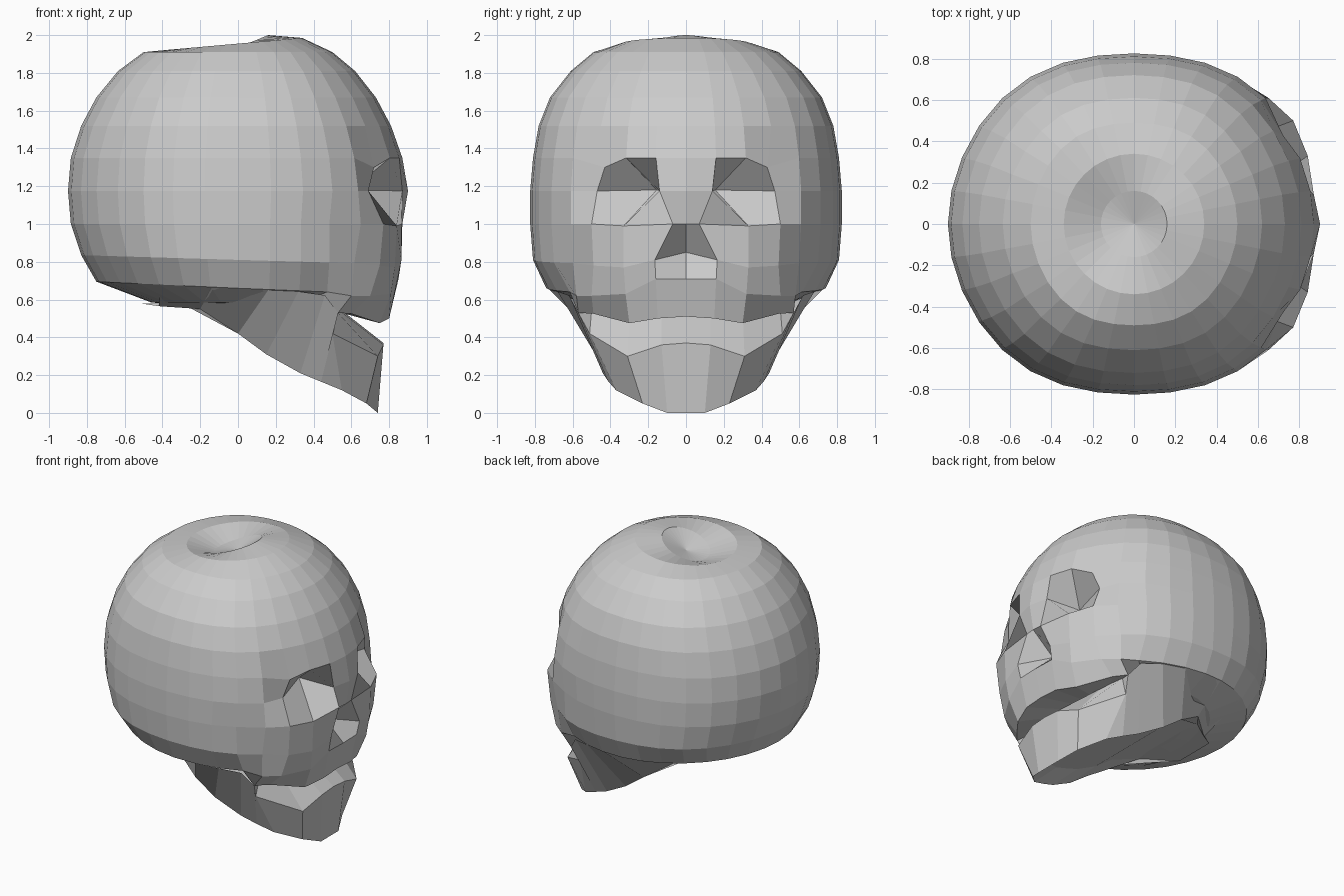
import bpy, bmesh
from math import sin, cos, pi

if "Cube" in bpy.data.objects:
    bpy.data.objects.remove(bpy.data.objects["Cube"])

SEG = 32


def finish(bm, name):
    bmesh.ops.remove_doubles(bm, verts=bm.verts, dist=0.0005)
    bmesh.ops.recalc_face_normals(bm, faces=bm.faces)
    mesh = bpy.data.meshes.new(name)
    bm.to_mesh(mesh)
    bm.free()
    obj = bpy.data.objects.new(name, mesh)
    bpy.context.collection.objects.link(obj)
    return obj


# --- cranium: stacked rings (front radius, back radius, side radius, z, tilt) ---
rings = [
    (.16, .16, .16, 1.935, .065),    # dented crown
    (.34, .34, .34, 1.955, .03),
    (.50, .50, .49, 1.91, .0),
    (.62, .635, .61, 1.81, 0),
    (.73, .75, .72, 1.67, 0),
    (.81, .83, .78, 1.52, 0),
    (.87, .885, .81, 1.35, 0),       # brow
    (.90, .90, .825, 1.175, 0),      # eye line
    (.87, .885, .825, 1.00, 0),      # cheekbone
    (.87, .83, .81, .81, -.025),     # nose base
    (.85, .75, .74, .66, -.035),     # upper jaw
    (.60, .46, .56, .585, 0),        # lip and skull base
    (.48, .30, .38, .57, 0),
]
# shaped face points: (ring, column) -> position, mirrored across y
face = {
    (6, 3): (.72, .43, 1.30),
    (7, 1): (.87, .14, 1.175), (7, 2): (.60, .155, 1.18), (7, 3): (.69, .47, 1.175),
    (8, 1): (.865, .07, 1.00), (8, 2): (.84, .33, .99), (8, 3): (.77, .50, 1.00),
    (8, 4): (.65, .61, 1.00),
    (9, 0): (.70, 0, .85), (9, 1): (.865, .165, .81), (9, 2): (.83, .33, .77),
    (9, 3): (.75, .49, .78),
    (10, 0): (.85, 0, .71), (10, 1): (.845, .16, .71), (10, 2): (.81, .32, .63),
    (10, 3): (.70, .50, .62), (10, 4): (.60, .58, .62),
    (11, 0): (.80, 0, .51), (11, 1): (.80, .15, .50), (11, 2): (.75, .30, .475),
    (11, 3): (.60, .49, .525), (11, 4): (.53, .57, .53),
}
bm = bmesh.new()
grid = []
for r, (xf, xb, yr, z, tilt) in enumerate(rings):
    row = []
    for c in range(SEG):
        a = 2 * pi * c / SEG
        wide = 1 + .045 * sin(2 * a) ** 2 if 1 < r < 10 else 1   # slightly boxy plan
        p = ((xf if cos(a) > 0 else xb) * cos(a), yr * sin(a) * wide, z + tilt * cos(a))
        col, side = (c, 1) if c <= SEG // 2 else (SEG - c, -1)
        if (r, col) in face:
            x, y, zz = face[r, col]
            p = (x, y * side, zz)
        row.append(bm.verts.new(p))
    grid.append(row)
for up, lo in zip(grid, grid[1:]):
    for c in range(SEG):
        d = (c + 1) % SEG
        bm.faces.new((up[c], lo[c], lo[d], up[d]))
crown = bm.verts.new((0, 0, 1.89))
for c in range(SEG):
    bm.faces.new((crown, grid[0][c], grid[0][(c + 1) % SEG]))
bm.faces.new(grid[-1])
finish(bm, "cranium")

# --- lower jaw: stations from the chin back to the skull base, mirrored across y ---
top = [(.77, 0, .37), (.77, .13, .36), (.74, .31, .30), (.50, .51, .42),
       (.53, .57, .53), (.46, .62, .623), (.32, .68, .643), (.16, .72, .65),
       (-.14, .72, .662), (-.41, .61, .675)]
low = [(.74, 0, 0), (.74, .10, 0), (.68, .23, .05), (.55, .37, .12),
       (.44, .41, .165), (.33, .44, .21), (.15, .48, .31), (0, .49, .42),
       (-.20, .42, .55), (-.42, .22, .565)]
floor = [(.54, 0, .55), (.54, .13, .55), (.54, .30, .54), (.52, .50, .54), (.53, .57, .53)]
under = [(x - .10, y * .7, min(z + .10, .58)) for x, y, z in low]
bm = bmesh.new()


def strip(a, b, side):
    va = [bm.verts.new((x, y * side, z)) for x, y, z in a]
    vb = [bm.verts.new((x, y * side, z)) for x, y, z in b]
    for i in range(len(a) - 1):
        if a[i + 1] == b[i + 1]:
            bm.faces.new((va[i], va[i + 1], vb[i]))
        else:
            bm.faces.new((va[i], va[i + 1], vb[i + 1], vb[i]))


for side in (1, -1):
    strip(top, low, side)                                   # outer wall
    strip(top[:5], floor, side)                             # sloping mouth floor
    strip(low, under, side)                                 # lower rim
    strip(under, [(x, 0, z) for x, y, z in under], side)    # hollow underside
bmesh.ops.dissolve_degenerate(bm, dist=0.0005, edges=bm.edges)
finish(bm, "lower_jaw")
